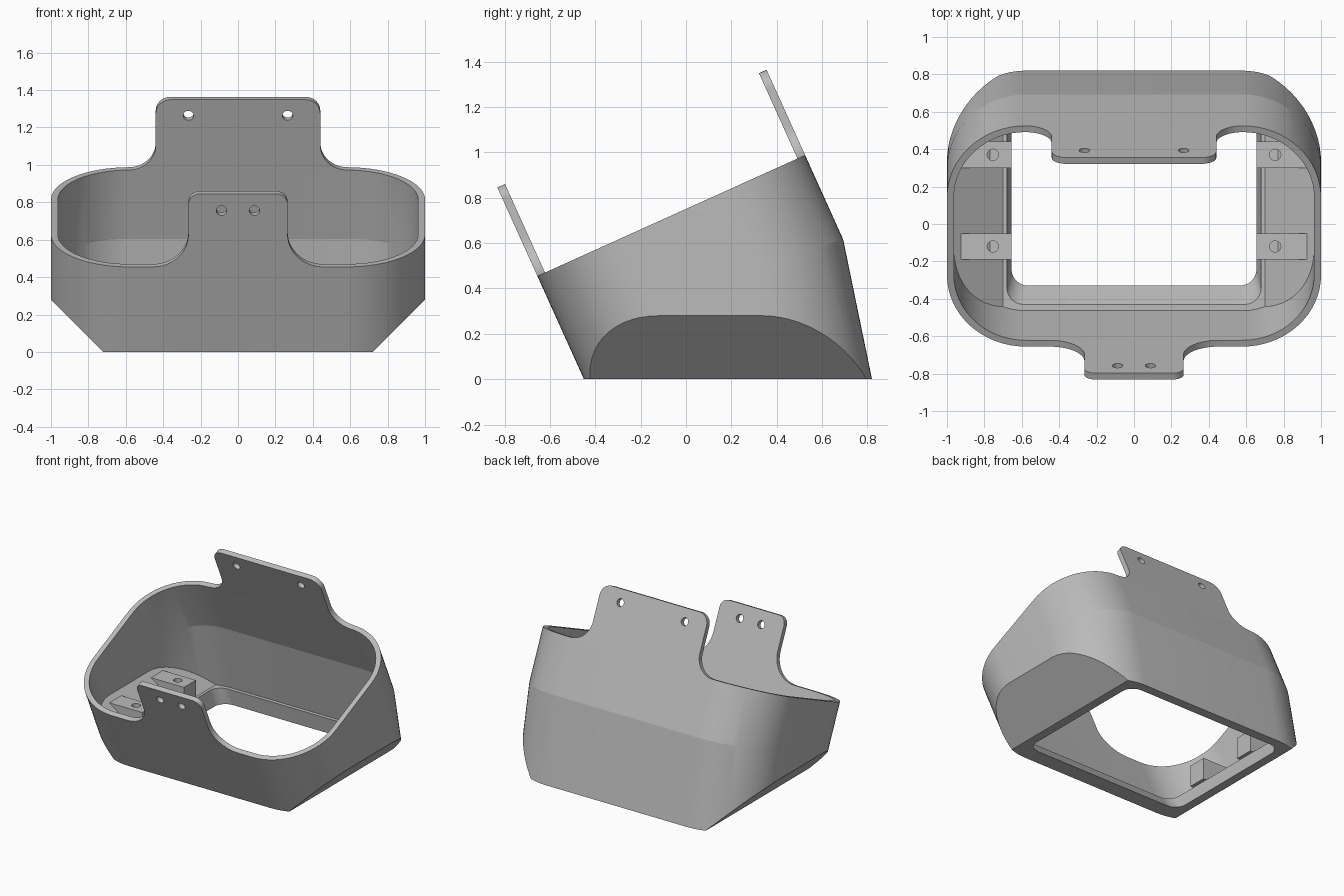
import bpy, bmesh, math
from mathutils import Vector, Matrix

if "Cube" in bpy.data.objects:
    bpy.data.objects.remove(bpy.data.objects["Cube"], do_unlink=True)

grey = bpy.data.materials.new("plain_grey")
grey.use_nodes = True
grey.diffuse_color = (0.5, 0.5, 0.5, 1)
grey.node_tree.nodes["Principled BSDF"].inputs["Base Color"].default_value = (0.5, 0.5, 0.5, 1)

# Shared directions in the side plane (y, z)
TILT = math.radians(24.3)
S, C = math.sin(TILT), math.cos(TILT)
LEAN = math.atan2(0.13, 0.63)
WALL_N = (C, S)
LOW_N = (math.cos(LEAN), math.sin(LEAN))
RIM_N = (-S, C)
RIM = 0.684
FRONT = -0.45 * C
BACK = 0.525 * C + 0.988 * S
BACK_LOW = 0.82 * LOW_N[0]
RADIUS = 0.42
WALL = 0.037
LEDGE = 0.12


def finish(name, bm):
    bmesh.ops.recalc_face_normals(bm, faces=bm.faces)
    mesh = bpy.data.meshes.new(name)
    bm.to_mesh(mesh)
    bm.free()
    mesh.materials.append(grey)
    obj = bpy.data.objects.new(name, mesh)
    bpy.context.collection.objects.link(obj)
    return obj


def activate(obj):
    bpy.ops.object.select_all(action='DESELECT')
    obj.select_set(True)
    bpy.context.view_layer.objects.active = obj


def smooth(obj):
    activate(obj)
    bpy.ops.object.shade_smooth_by_angle(angle=math.radians(10))


def cut(obj, cutter):
    mod = obj.modifiers.new("cut", 'BOOLEAN')
    mod.operation, mod.solver, mod.object = 'DIFFERENCE', 'EXACT', cutter
    activate(obj)
    bpy.ops.object.modifier_apply(modifier=mod.name)
    bpy.data.objects.remove(cutter, do_unlink=True)


def loft(rings):
    bm = bmesh.new()
    rows = [[bm.verts.new(p) for p in ring] for ring in rings]
    n = len(rows[0])
    for a, b in zip(rows, rows[1:]):
        for i in range(n):
            j = (i + 1) % n
            bm.faces.new((a[i], a[j], b[j], b[i]))
    bm.faces.new(rows[0])
    bm.faces.new(rows[-1])
    return bm


def arc(cx, cy, r, start, end, steps):
    return [(cx + r * math.cos(a), cy + r * math.sin(a))
            for a in (math.radians(start + (end - start) * i / steps) for i in range(steps + 1))]


def meet(n1, k1, n2, k2):
    det = n1[0] * n2[1] - n1[1] * n2[0]
    return ((k1 * n2[1] - k2 * n1[1]) / det, (n1[0] * k2 - n2[0] * k1) / det)


def tub(inset, floor, rim, corner, direction):
    """Leaning rounded tub, with its lower side edges sliced off."""
    r = RADIUS - inset
    quarter = arc(1 - RADIUS, RADIUS, r, 0, -90, 16)
    columns = [(x, w, True) for x, w in quarter]
    columns += [(-x, w, True) for x, w in reversed(quarter)]
    columns += [(-x, w, False) for x, w in quarter]
    columns += [(x, w, False) for x, w in reversed(quarter)]
    rings = [[], [], []]
    for x, w, front in columns:
        if front:
            low = meet(WALL_N, FRONT + w, (0, 1), floor)
            top = meet(WALL_N, FRONT + w, RIM_N, rim)
            mid = ((low[0] + top[0]) / 2, (low[1] + top[1]) / 2)
        else:
            low = meet(LOW_N, BACK_LOW - w, (0, 1), floor)
            mid = meet(LOW_N, BACK_LOW - w, WALL_N, BACK - w)
            top = meet(WALL_N, BACK - w, RIM_N, rim)
        for ring, (y, z) in zip(rings, (low, mid, top)):
            ring.append((x, y, z))
    bm = loft(rings)
    for side in (1, -1):
        res = bmesh.ops.bisect_plane(
            bm, geom=bm.verts[:] + bm.edges[:] + bm.faces[:], dist=1e-5, clear_outer=True,
            plane_co=(side * corner[0], 0, corner[1]),
            plane_no=(side * direction[1], 0, -direction[0]))
        bmesh.ops.holes_fill(bm, edges=[e for e in bm.edges if e.is_boundary])
    return bm


def opening_ring(f):
    """Outline of the bottom opening, widening from f = 0 to f = 1."""
    hx, y0, y1, r = 0.655 + 0.025 * f, -0.33 - 0.1 * f, 0.75 - 0.02 * f, 0.09
    pts = (arc(hx - r, y1 - r, r, 0, 90, 10) + arc(r - hx, y1 - r, r, 90, 180, 10)
           + arc(r - hx, y0 + r, r, 180, 270, 10) + arc(hx - r, y0 + r, r, 270, 360, 10))
    return [(x, y, LEDGE * f) for x, y in pts]


def drill(centre, axis, radius, depth):
    bm = bmesh.new()
    bmesh.ops.create_cone(bm, cap_ends=True, segments=24, radius1=radius, radius2=radius, depth=depth)
    turn = Vector((0, 0, 1)).rotation_difference(Vector(axis)).to_matrix().to_4x4()
    bm.transform(Matrix.Translation(centre) @ turn)
    cutter = finish("drill", bm)
    cutter.hide_render = True
    return cutter


# Hollow body with ledge and bottom opening
body = finish("body", tub(0, 0, RIM, (0.72, 0), (1, 1)))
cavity = finish("cavity_cutter", tub(WALL, LEDGE, RIM + 0.1, (0.70, LEDGE), (0.225, 0.16)))
opening = finish("opening_cutter", loft([opening_ring(-0.1), opening_ring(1.1)]))
for cutter in (cavity, opening):
    cutter.hide_render = True
    cut(body, cutter)
smooth(body)


# Upright mounting plates, flared into the rim
def plate(name, outer, half, height, flare, round_r, hole_x, hole_u):
    right = arc(half + flare, flare, flare, 270, 180, 12)
    right += arc(half - round_r, height - round_r, round_r, 0, 90, 8)
    outline = right + [(-x, u) for x, u in reversed(right)]

    def place(x, u, k):
        y, z = meet(WALL_N, k, RIM_N, RIM + u)
        return (x, y, z)

    obj = finish(name, loft([[place(x, u, k) for x, u in outline] for k in (outer, outer + WALL)]))
    for side in (1, -1):
        cut(obj, drill(place(side * hole_x, hole_u, outer + WALL / 2), (0, C, S), 0.028, 0.2))
    smooth(obj)


plate("front_plate", FRONT, 0.265, 0.428, 0.19, 0.06, 0.088, 0.33)
plate("back_plate", BACK - WALL, 0.44, 0.413, 0.145, 0.08, 0.265, 0.32)

# Screw tabs standing on the side ledges
profile = [(0.655, LEDGE), (0.80, LEDGE), (0.925, 0.25), (0.925, 0.28), (0.655, 0.28)]
for side, label in ((1, "left"), (-1, "right")):
    for y, place_name in ((0.37, "back"), (-0.12, "front")):
        tab = finish(f"{label}_{place_name}_tab",
                     loft([[(side * x, y + dy, z) for x, z in profile] for dy in (-0.07, 0.07)]))
        cut(tab, drill((side * 0.755, y, 0.25), (0, 0, 1), 0.03, 0.16))
        smooth(tab)
